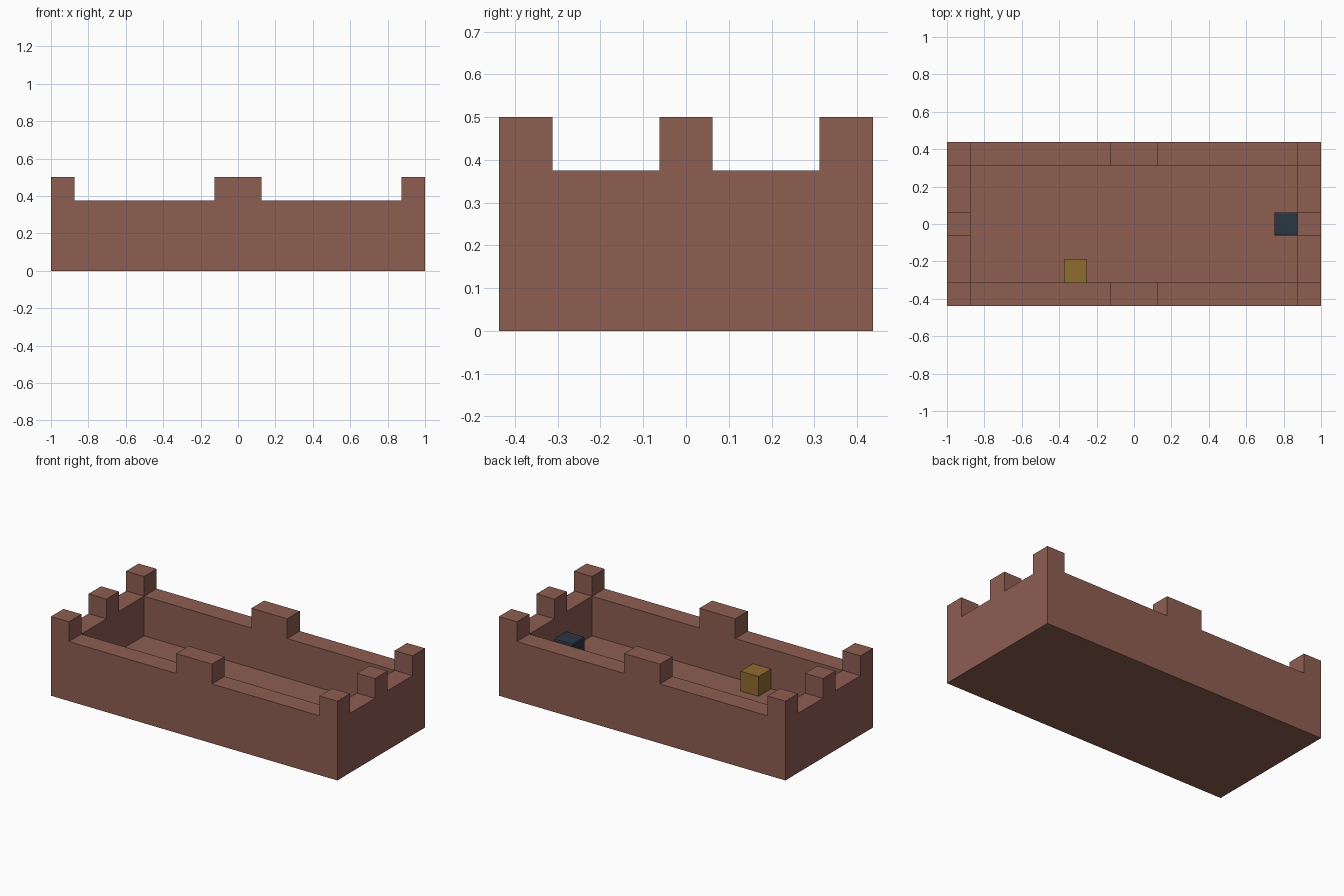
import bpy
import bmesh
from mathutils import Vector

default = bpy.data.objects.get("Cube")
if default:
    bpy.data.objects.remove(default, do_unlink=True)

U = 0.125                 # wall thickness, also the building module
HALF_X, HALF_Y = 8 * U, 3.5 * U
WALL_TOP = 3 * U


def make_material(name, color):
    mat = bpy.data.materials.new(name)
    mat.use_nodes = True
    mat.diffuse_color = (*color, 1)
    mat.node_tree.nodes["Principled BSDF"].inputs["Base Color"].default_value = (*color, 1)
    return mat


brown = make_material("brown_clay", (0.27, 0.111, 0.083))
gold = make_material("dull_gold", (0.28, 0.15, 0.029))
navy = make_material("dark_navy", (0.024, 0.038, 0.058))


def add_box(name, center_x, center_y, bottom, size, mat, hollow=False):
    """Box standing on the height bottom; hollow sinks a straight pit into its top."""
    bm = bmesh.new()
    bmesh.ops.create_cube(bm, size=1)
    bmesh.ops.scale(bm, vec=Vector(size), verts=bm.verts)
    bmesh.ops.translate(bm, vec=(0, 0, size[2] / 2), verts=bm.verts)
    if hollow:
        top = max(bm.faces, key=lambda f: f.calc_center_median().z)
        bmesh.ops.inset_individual(bm, faces=[top], thickness=U, use_even_offset=True)
        floor = bmesh.ops.extrude_discrete_faces(bm, faces=[top])["faces"][0]
        bmesh.ops.translate(bm, vec=(0, 0, U - size[2]), verts=floor.verts)
    mesh = bpy.data.meshes.new(name)
    bm.to_mesh(mesh)
    bm.free()
    mesh.materials.append(mat)
    obj = bpy.data.objects.new(name, mesh)
    obj.location = (center_x, center_y, bottom)
    bpy.context.collection.objects.link(obj)
    return obj


# Floor and the four walls in one piece
add_box("walled_base", 0, 0, 0, (2 * HALF_X, 2 * HALF_Y, WALL_TOP), brown, hollow=True)

# Merlons on the corners and in the middle of each wall
edge_x, edge_y = HALF_X - U / 2, HALF_Y - U / 2
for side_x, x_name in ((-1, "right"), (1, "left")):
    for side_y, y_name in ((-1, "front"), (1, "back")):
        add_box(f"{y_name}_{x_name}_corner_merlon", side_x * edge_x, side_y * edge_y,
                WALL_TOP, (U, U, U), brown)
    add_box(f"{x_name}_merlon", side_x * edge_x, 0, WALL_TOP, (U, U, U), brown)
for side_y, y_name in ((-1, "front"), (1, "back")):
    add_box(f"{y_name}_merlon", 0, side_y * edge_y, WALL_TOP, (2 * U, U, U), brown)

# Small blocks on the floor; the dark one has softened edges and meets the wall
add_box("gold_block", -2.5 * U, -2 * U, U, (U, U, U), gold)
dark_block = add_box("dark_block", 6.55 * U, 0, U, (1.1 * U, U, U), navy)
bevel = dark_block.modifiers.new("soft_edges", 'BEVEL')
bevel.width = 0.008
bevel.segments = 2
